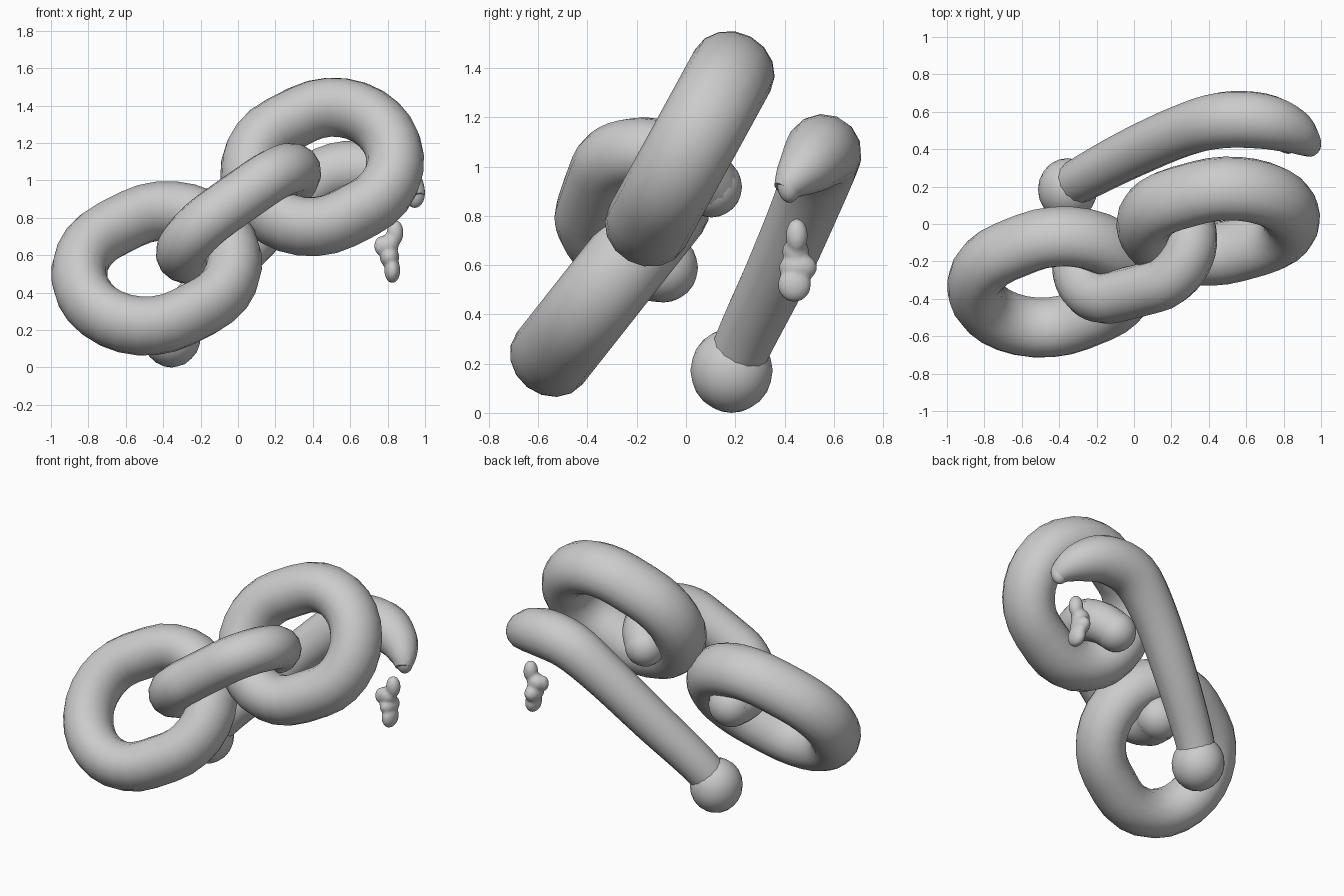
import bpy, bmesh, math
from mathutils import Vector

if "Cube" in bpy.data.objects:
    bpy.data.objects.remove(bpy.data.objects["Cube"])


def finish(name, rings, closed):
    """Skin a list of cross-section rings into one object."""
    bm = bmesh.new()
    loops = [[bm.verts.new(p) for p in ring] for ring in rings]
    n, m = len(loops), len(loops[0])
    for i in range(n if closed else n - 1):
        a, b = loops[i], loops[(i + 1) % n]
        for j in range(m):
            k = (j + 1) % m
            bm.faces.new((a[j], a[k], b[k], b[j]))
    if not closed:
        bm.faces.new(loops[0])
        bm.faces.new(loops[-1])
    bmesh.ops.recalc_face_normals(bm, faces=bm.faces)
    mesh = bpy.data.meshes.new(name)
    bm.to_mesh(mesh)
    bm.free()
    ob = bpy.data.objects.new(name, mesh)
    bpy.context.collection.objects.link(ob)
    bpy.ops.object.select_all(action='DESELECT')
    bpy.context.view_layer.objects.active = ob
    ob.select_set(True)
    bpy.ops.object.shade_smooth_by_angle(angle=math.radians(40))
    return ob


def chain_link(name, center, along, across, half, bend, thick, depth, sides=16):
    """Stadium-shaped link: straight half length, bend radius, oval section."""
    c = Vector(center)
    d = Vector(along).normalized()
    w = Vector(across)
    w = (w - d * w.dot(d)).normalized()
    n = d.cross(w)
    rings = []
    for end in (1, -1):
        for i in range(15):
            a = -math.pi / 2 + math.pi * i / 14
            out = (d * math.cos(a) + w * math.sin(a)) * end
            p = c + d * half * end + out * bend
            rings.append([p + out * thick * math.cos(t) + n * depth * math.sin(t)
                          for t in (2 * math.pi * j / sides for j in range(sides))])
    return finish(name, rings, True)


def tube(name, knots, sides=14, steps=4):
    """Smooth tube through (x, y, z, radius) knots, radius varying."""
    pts = [Vector(k) for k in knots]
    path = []
    for i in range(len(pts) - 1):
        p0, p1, p2, p3 = (pts[max(i - 1, 0)], pts[i], pts[i + 1],
                          pts[min(i + 2, len(pts) - 1)])
        for s in range(steps):
            t = s / steps
            path.append(0.5 * (2 * p1 + (p2 - p0) * t
                               + (2 * p0 - 5 * p1 + 4 * p2 - p3) * t * t
                               + (3 * p1 - p0 - 3 * p2 + p3) * t ** 3))
    path.append(pts[-1])
    rings, side = [], Vector((0, 1, 0))
    for i, p in enumerate(path):
        tan = (path[min(i + 1, len(path) - 1)] - path[max(i - 1, 0)]).to_3d().normalized()
        side = (side - tan * side.dot(tan)).normalized()
        up = tan.cross(side)
        rings.append([p.to_3d() + p.w * (side * math.cos(t) + up * math.sin(t))
                      for t in (2 * math.pi * j / sides for j in range(sides))])
    return finish(name, rings, False)


def ball(name, center, radius, scale=(1, 1, 1)):
    bpy.ops.mesh.primitive_ico_sphere_add(subdivisions=3, radius=radius, location=center)
    ob = bpy.context.object
    ob.name = name
    ob.scale = scale
    bpy.ops.object.shade_smooth_by_angle(angle=math.radians(40))
    return ob


def slope(angle, v):
    """Direction inside a tilted link plane spanned by x and v."""
    a = math.radians(angle)
    return Vector((math.cos(a), 0, 0)) + Vector(v) * math.sin(a)


# two whole links
lower, upper = (0, .62, .785), (0, .48, .877)
chain_link("lower_link", (-.435, -.31, .53), slope(33, lower), slope(123, lower),
           .07, .356, .15, .17)
chain_link("upper_link", (.45, .015, 1.072), slope(30, upper), slope(120, upper),
           .07, .33, .155, .175)

# middle link: a front strand hooking back through both holes, open behind
center = Vector((.005, -.135, .825))
d = Vector((.8, .2, .56)).normalized()
w = Vector((0, -.94, .336))
knots = []
for end, stop, tip in ((-1, -30, .14), (1, -54, .122)):
    arc = []
    for i in range(9):
        a = math.radians(stop + (90 - stop) * i / 8)
        p = center + d * end * (.14 + .24 * math.cos(a)) + w * .24 * math.sin(a)
        arc.append((*p, tip + (.14 - tip) * min(1, i / 4)))
    knots += arc if end < 0 else arc[::-1]
tube("middle_link", knots, steps=2)
ball("middle_link_low_end", knots[0][:3], .141)
ball("middle_link_high_end", knots[-1][:3], .124)

# broken bar behind, with a knob on its lower end
tube("broken_bar", [(-.36, .19, .18, .115), (-.25, .255, .33, .122), (-.02, .375, .58, .132),
                    (.25, .495, .86, .14), (.47, .555, 1.03, .152), (.69, .55, 1.06, .15),
                    (.84, .50, 1.01, .125), (.92, .44, .95, .085), (.95, .40, .90, .05)])
ball("bar_knob", (-.355, .185, .172), .167, (.95, 1, 1.03))
ball("bar_torn_tip", (.945, .42, .93), .055, (1, .9, 1.4))

# loose fragment below the torn tip: lumps fused into one piece
lumps = [ball("fragment", pos, 1, scale) for pos, scale in (
    ((.84, .45, .72), (.045, .045, .07)),
    ((.80, .445, .655), (.06, .055, .055)),
    ((.76, .43, .65), (.032, .037, .05)),
    ((.81, .455, .59), (.052, .078, .058)),
    ((.825, .44, .52), (.043, .068, .07)))]
for ob in lumps:
    ob.select_set(True)
bpy.context.view_layer.objects.active = lumps[0]
bpy.ops.object.join()
fragment = bpy.context.object
bpy.ops.object.transform_apply(location=True, rotation=True, scale=True)
remesh = fragment.modifiers.new("fuse", 'REMESH')
remesh.mode = 'VOXEL'
remesh.voxel_size = .01
remesh.use_smooth_shade = True
blend = fragment.modifiers.new("blend", 'SMOOTH')
blend.iterations = 4
